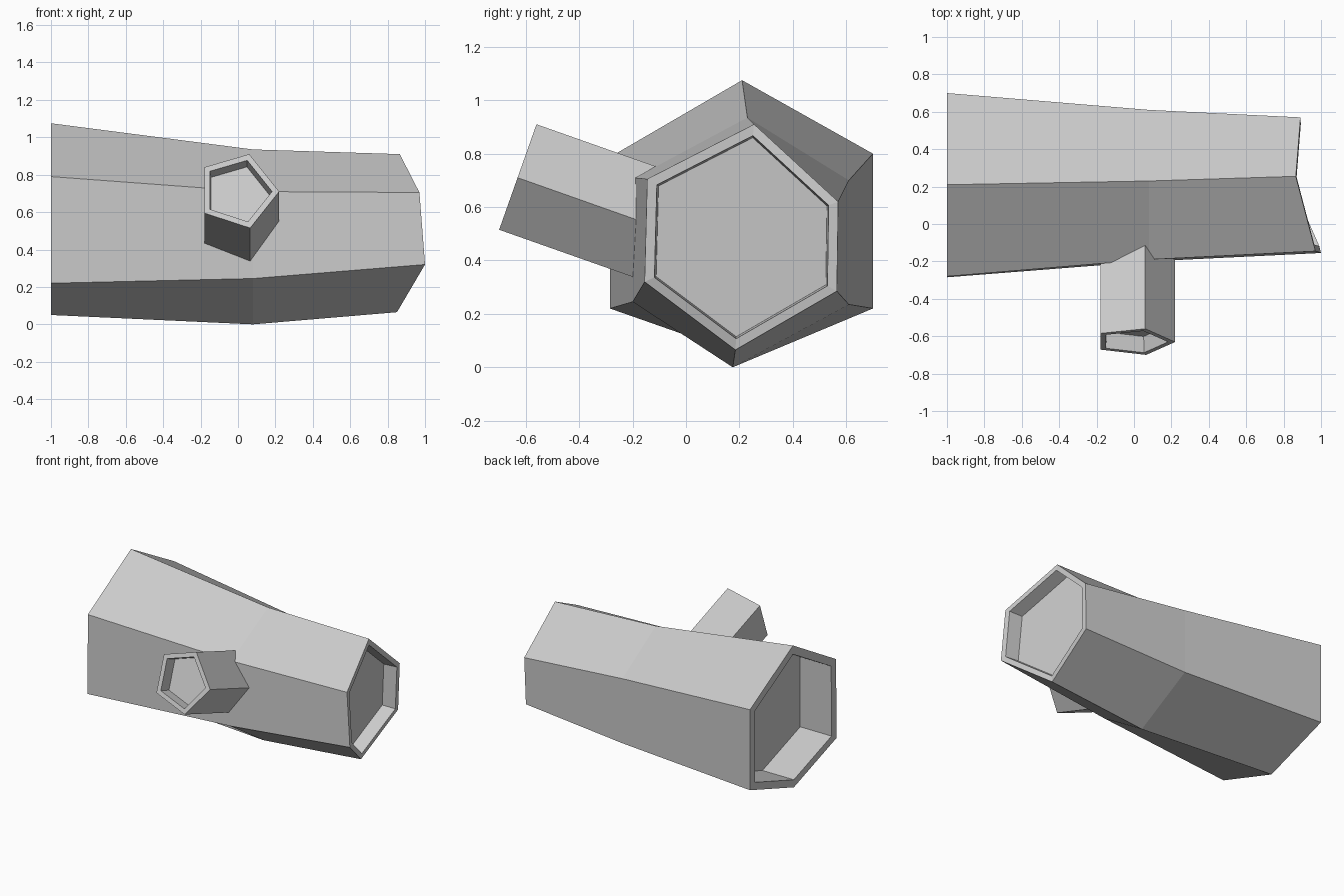
import bpy, bmesh
from mathutils import Vector

cube = bpy.data.objects.get("Cube")
if cube:
    bpy.data.objects.remove(cube, do_unlink=True)

# One plain grey for the whole log
grey = bpy.data.materials.new("weathered_grey")
grey.use_nodes = True
colour = (0.6, 0.6, 0.6, 1)
grey.diffuse_color = colour
grey.node_tree.nodes["Principled BSDF"].inputs["Base Color"].default_value = colour


def inset(ring, scale, shift=Vector()):
    """Shrink a ring about its centre and slide it along a shift."""
    centre = sum(ring, Vector()) / len(ring)
    return [centre + (p - centre) * scale + shift for p in ring]


def loft(name, rings):
    """Skin consecutive rings and cap both ends, flat shaded."""
    bm = bmesh.new()
    loops = [[bm.verts.new(p) for p in ring] for ring in rings]
    n = len(loops[0])
    for a, b in zip(loops, loops[1:]):
        for i in range(n):
            j = (i + 1) % n
            bm.faces.new((a[i], a[j], b[j], b[i]))
    bm.faces.new(loops[0])
    bm.faces.new(loops[-1])
    bmesh.ops.recalc_face_normals(bm, faces=bm.faces)
    mesh = bpy.data.meshes.new(name)
    bm.to_mesh(mesh)
    bm.free()
    mesh.materials.append(grey)
    obj = bpy.data.objects.new(name, mesh)
    bpy.context.collection.objects.link(obj)
    return obj


def ring_at(x, points):
    return [Vector((x, y, z)) for y, z in points]


# Trunk: wide end, waist and the slanted broken end
wide = ring_at(-1, [(.21, 1.075), (.7, .8), (.7, .22), (.2, .05), (-.285, .22), (-.28, .79)])
waist = ring_at(.08, [(.23, .935), (.61, .7), (.61, .235), (.175, 0), (-.2, .245), (-.19, .71)])
broken = [Vector(p) for p in [(.865, .255, .91), (.89, .57, .62), (.88, .565, .285),
                              (.85, .185, .065), (1, -.155, .32), (.97, -.145, .705)]]

# Both ends are hollowed behind a thin rim
wide_rim = inset(wide, .885)
wide_floor = inset(wide_rim, 1, Vector((.25, 0, 0)))
broken_rim = inset(broken, .9)
broken_floor = inset(broken_rim, .98, Vector((-.1, 0, 0)))
loft("hollow_log", [wide_floor, wide_rim, wide, waist, broken, broken_rim, broken_floor])

# Branch stub: five-sided, tilted upward, its tip square to its axis
axis = Vector((0, .943, -.333))
tip = [Vector((x, -.56 - (.91 - z) * .354, z))
       for x, z in [(.06, .91), (.22, .71), (.065, .515), (-.18, .595), (-.18, .84)]]
root = inset(tip, 1, axis * .55)
tip_rim = inset(tip, .83)
tip_floor = inset(tip_rim, .97, axis * .09)
loft("branch_stub", [root, tip, tip_rim, tip_floor])
